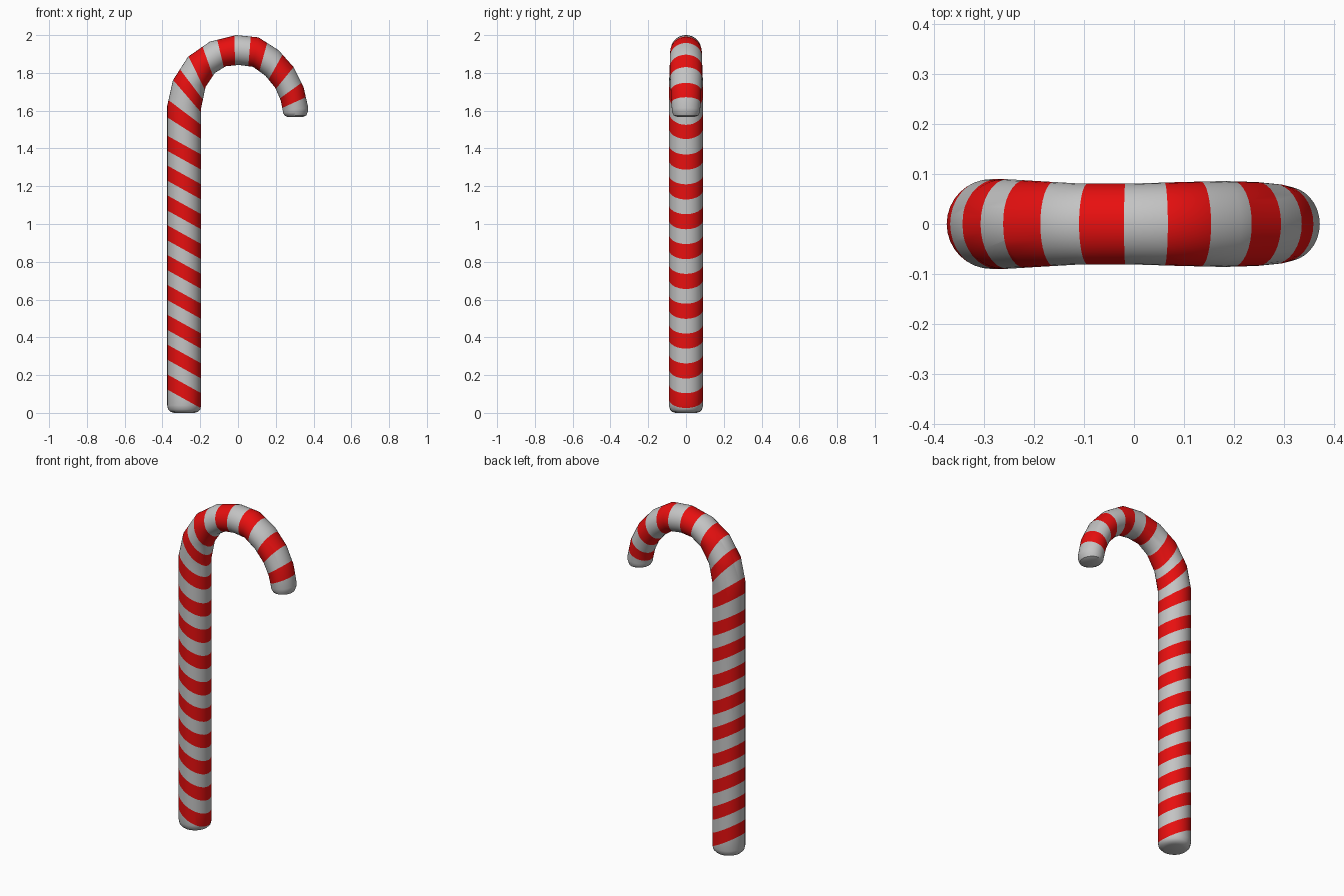
import bpy, bmesh, math
from mathutils import Vector

SIDES = 32


def material(name, rgb):
    m = bpy.data.materials.new(name)
    m.diffuse_color = (*rgb, 1)
    return m


# Cross-sections along the cane: outer x, outer z, inner x, inner z, half width in y
rings = [(-0.340, 0.0, -0.230, 0.0, 0.055),
         (-0.358, 0.006, -0.212, 0.006, 0.073),
         (-0.370, 0.018, -0.200, 0.018, 0.085),
         (-0.375, 0.04, -0.195, 0.04, 0.09)]
rings += [(-0.375, z, -0.195, z, 0.09) for z in (0.3, 0.6, 0.9, 1.2, 1.4)]
rings += [(-0.375, 1.625, -0.195, 1.615, 0.09),
          (-0.345, 1.76, -0.172, 1.725, 0.09),
          (-0.265, 1.885, -0.122, 1.80, 0.086),
          (-0.15, 1.965, -0.065, 1.835, 0.081),
          (-0.01, 2.0, 0.005, 1.842, 0.081),
          (0.108, 1.988, 0.08, 1.832, 0.084),
          (0.215, 1.92, 0.145, 1.785, 0.086),
          (0.295, 1.83, 0.198, 1.72, 0.084),
          (0.347, 1.725, 0.226, 1.655, 0.08),
          (0.372, 1.615, 0.237, 1.60, 0.075),
          (0.370, 1.595, 0.238, 1.588, 0.073),
          (0.362, 1.575, 0.246, 1.575, 0.065),
          (0.345, 1.567, 0.262, 1.566, 0.045)]

# Stripe boundaries, in order along the cane: outer x, outer z, inner x, inner z
cuts = []
for i in range(9):
    zc = 0.064 + 0.158 * i
    for dz in (-0.04, 0.04):
        cuts.append((-0.375, zc + 0.1 + dz, -0.195, zc + dz))
cuts += [(-0.375, 1.565, -0.195, 1.45), (-0.367, 1.655, -0.195, 1.525),
         (-0.344, 1.763, -0.195, 1.59), (-0.308, 1.82, -0.187, 1.66),
         (-0.262, 1.887, -0.18, 1.72), (-0.188, 1.94, -0.135, 1.79),
         (-0.11, 1.975, -0.075, 1.83), (-0.02, 2.0, -0.015, 1.84),
         (0.068, 1.995, 0.055, 1.84), (0.154, 1.957, 0.113, 1.81),
         (0.236, 1.897, 0.165, 1.77), (0.294, 1.83, 0.20, 1.715),
         (0.337, 1.748, 0.222, 1.665), (0.361, 1.672, 0.235, 1.615)]

# Tube skinned over the cross-sections
bm = bmesh.new()
loops = []
for ox, oz, ix, iz, ry in rings:
    mid = Vector(((ox + ix) / 2, 0, (oz + iz) / 2))
    half = Vector(((ix - ox) / 2, 0, (iz - oz) / 2))
    loop = []
    for k in range(SIDES):
        a = 2 * math.pi * k / SIDES
        loop.append(bm.verts.new(mid + half * math.cos(a) + Vector((0, ry * math.sin(a), 0))))
    loops.append(loop)
for a, b in zip(loops, loops[1:]):
    for k in range(SIDES):
        j = (k + 1) % SIDES
        bm.faces.new((a[k], a[j], b[j], b[k]))
bm.faces.new(loops[0][::-1])
bm.faces.new(loops[-1])

# Cut the stripe edges into the surface
planes = []
for ox, oz, ix, iz in cuts:
    mid = Vector(((ox + ix) / 2, 0, (oz + iz) / 2))
    planes.append((mid, Vector((oz - iz, 0, ix - ox)).normalized()))
for mid, normal in planes:
    near = [f for f in bm.faces if (f.calc_center_median() - mid).length < 0.32]
    geom = set(near)
    for f in near:
        geom.update(f.verts)
        geom.update(f.edges)
    bmesh.ops.bisect_plane(bm, geom=list(geom), dist=1e-5, plane_co=mid, plane_no=normal)

# Colour each face by how many stripe edges lie before it
for f in bm.faces:
    c = f.calc_center_median()
    count = 0
    for i, (mid, normal) in enumerate(planes):
        if (c - mid).length < 0.32 and (c - mid).dot(normal) > 0:
            count = i + 1
    f.material_index = count % 2

bmesh.ops.recalc_face_normals(bm, faces=bm.faces[:])
mesh = bpy.data.meshes.new("candy_cane")
bm.to_mesh(mesh)
bm.free()
mesh.materials.append(material("off_white", (0.55, 0.55, 0.55)))
mesh.materials.append(material("candy_red", (0.83, 0.005, 0.005)))
cane = bpy.data.objects.new("candy_cane", mesh)
bpy.context.collection.objects.link(cane)
bpy.context.view_layer.objects.active = cane
cane.select_set(True)
bpy.ops.object.shade_smooth_by_angle(angle=math.radians(40))
